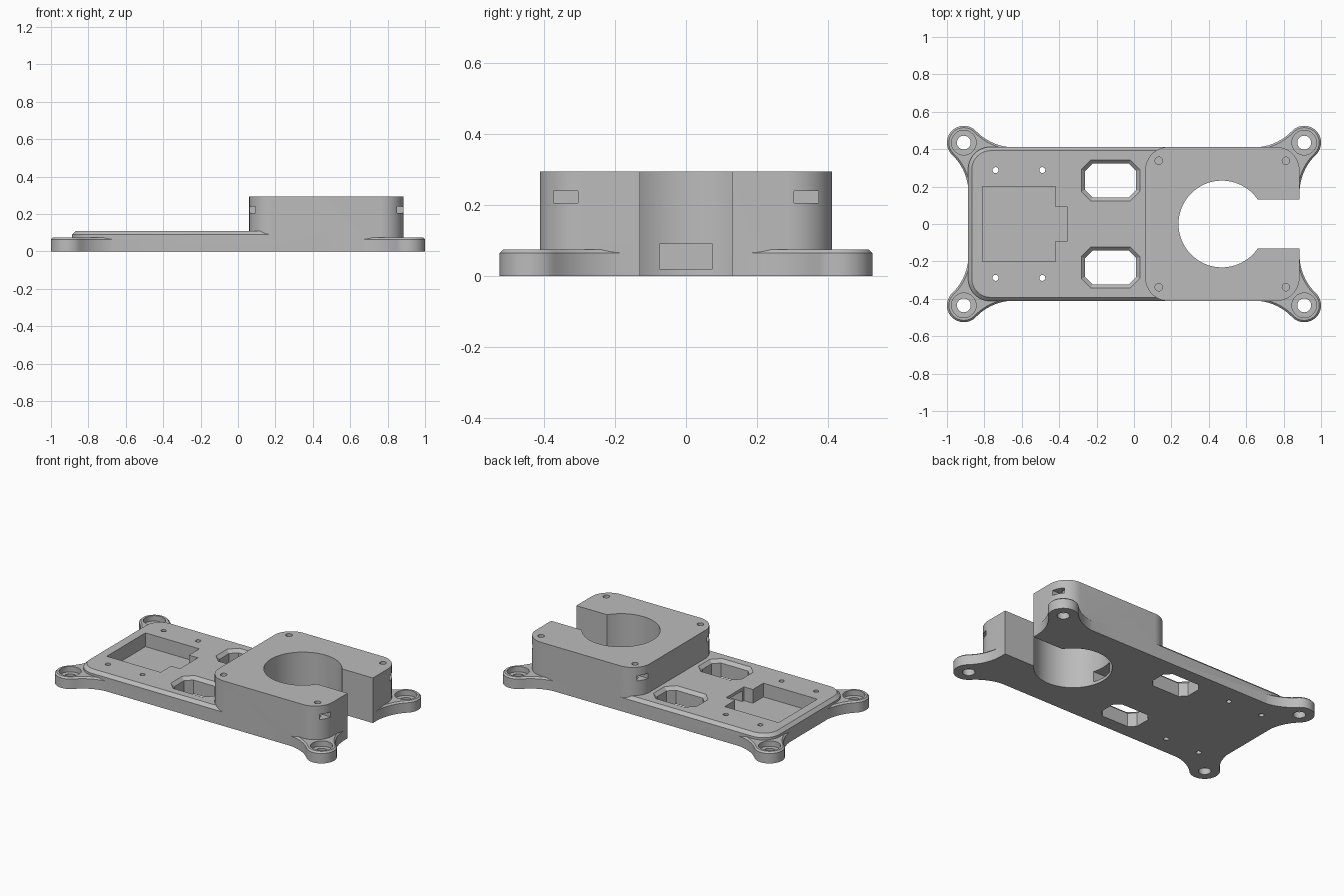
import bpy, bmesh, math

if "Cube" in bpy.data.objects:
    bpy.data.objects.remove(bpy.data.objects["Cube"])

grey = bpy.data.materials.new("plain grey")
grey.diffuse_color = (0.5, 0.5, 0.5, 1)
grey.use_nodes = True
grey.node_tree.nodes["Principled BSDF"].inputs["Base Color"].default_value = grey.diffuse_color


def arc(cx, cy, r, a0, a1, n):
    """Points along an arc, angles in degrees."""
    return [(cx + r * math.cos(math.radians(a0 + (a1 - a0) * i / n)),
             cy + r * math.sin(math.radians(a0 + (a1 - a0) * i / n))) for i in range(n + 1)]


def circle(cx, cy, r, n=32):
    return arc(cx, cy, r, 0, 360, n)[:-1]


def rect(x0, x1, y0, y1):
    return [(x0, y0), (x1, y0), (x1, y1), (x0, y1)]


def round_rect(x0, x1, y0, y1, r, n=12):
    pts = []
    for cx, cy, a in ((x1 - r, y1 - r, 0), (x0 + r, y1 - r, 90),
                      (x0 + r, y0 + r, 180), (x1 - r, y0 + r, 270)):
        pts += arc(cx, cy, r, a, a + 90, n)
    return pts


def loft(name, rings):
    """Solid through stacked (outline, z) rings with capped ends."""
    bm = bmesh.new()
    loops = [[bm.verts.new((x, y, z)) for x, y in pts] for pts, z in rings]
    bm.faces.new(loops[0][::-1])
    bm.faces.new(loops[-1])
    for lo, hi in zip(loops, loops[1:]):
        for i in range(len(lo)):
            j = (i + 1) % len(lo)
            bm.faces.new((lo[i], lo[j], hi[j], hi[i]))
    bmesh.ops.recalc_face_normals(bm, faces=bm.faces)
    me = bpy.data.meshes.new(name)
    bm.to_mesh(me)
    bm.free()
    me.materials.append(grey)
    ob = bpy.data.objects.new(name, me)
    bpy.context.collection.objects.link(ob)
    return ob


def prism(name, pts, z0, z1):
    return loft(name, [(pts, z0), (pts, z1)])


def combine(target, tool, op):
    """Apply a boolean and remove the tool."""
    mod = target.modifiers.new("bool", 'BOOLEAN')
    mod.operation, mod.solver, mod.object = op, 'EXACT', tool
    bpy.context.view_layer.objects.active = target
    bpy.ops.object.modifier_apply(modifier=mod.name)
    bpy.data.objects.remove(tool)


# Flange outline: rectangle with four round ears blended in by concave fillets
EX, EY, ER = 0.91, 0.435, 0.09
HX, HY = 0.885, 0.41
FR, FD = 0.284, 0.27


def flange_outline(d):
    r, fr = ER - d, FR + d
    c1 = (HX + FR, EY - FD)               # fillet beside the end edge
    c2 = (EX - FD, HY + FR)               # fillet beside the long edge
    a1 = math.degrees(math.atan2(EY - c1[1], EX - c1[0]))
    a2 = math.degrees(math.atan2(EY - c2[1], EX - c2[0]))
    q = arc(*c1, fr, 180, a1, 12)
    q += arc(EX, EY, r, a1 - 180, a2 + 180, 28)[1:]
    q += arc(*c2, fr, a2, -90, 12)[1:]
    m = [(-x, y) for x, y in q[::-1]]
    return q + m + [(-x, -y) for x, y in q] + [(-x, -y) for x, y in m]


body = loft("mount_body", [(flange_outline(0), 0), (flange_outline(0), 0.065),
                           (flange_outline(0.01), 0.075)])

# Raised deck with chamfered rim
c = 0.02
outer = round_rect(-0.887, 0.6, -0.412, 0.412, 0.12)
inner = round_rect(-0.887 + c, 0.6 - c, -0.412 + c, 0.412 - c, 0.12 - c)
combine(body, loft("deck", [(outer, 0), (outer, 0.09), (inner, 0.11)]), 'UNION')

# Tall clamp block
combine(body, prism("clamp_block", round_rect(0.06, 0.885, -0.412, 0.412, 0.125, 16),
                    0, 0.295), 'UNION')

# Bore, open slot, board pocket, pocket notch and cable tunnel
cuts = [prism("bore", circle(0.47, 0, 0.232, 64), -0.1, 0.5),
        prism("slot", rect(0.56, 1.1, -0.13, 0.13), -0.1, 0.5),
        prism("pocket", rect(-0.81, -0.42, -0.2, 0.2), 0.02, 0.3),
        prism("notch", rect(-0.5, -0.355, -0.092, 0.092), 0.02, 0.3),
        prism("tunnel", rect(-0.4, 0.35, -0.075, 0.075), 0.02, 0.09)]


def octagon(e):
    """Window outline with cut corners, grown by e."""
    x0, x1, y0, y1, k = -0.262 - e, 0.012 + e, 0.143 - e, 0.323 + e, 0.04 + e * 0.6
    return [(x0 + k, y0), (x1 - k, y0), (x1, y0 + k), (x1, y1 - k),
            (x1 - k, y1), (x0 + k, y1), (x0, y1 - k), (x0, y0 + k)]


for s in (-1, 1):
    # Windows with a bevelled upper edge
    w = [[(x, s * y) for x, y in octagon(e)] for e in (0, 0.02)]
    cuts.append(loft("window", [(w[0], -0.1), (w[0], 0.09), (w[1], 0.11), (w[1], 0.2)]))
    # Board screw holes
    for x in (-0.74, -0.49):
        cuts.append(prism("board_hole", circle(x, s * 0.288, 0.016, 20), -0.1, 0.3))
    for t in (-1, 1):
        # Ear holes with counterbores
        cuts.append(prism("ear_hole", circle(t * EX, s * EY, 0.037), -0.1, 0.3))
        cuts.append(prism("ear_counterbore", circle(t * EX, s * EY, 0.066), 0.04, 0.09))
        # Block screw holes and side nut slots
        x = 0.4725 + t * 0.34
        cuts.append(prism("block_hole", circle(x, s * 0.338, 0.02, 20), 0.15, 0.4))
        xs = sorted((x - t * 0.035, x + t * 0.15))
        ys = sorted((s * 0.305, s * 0.373))
        cuts.append(prism("nut_slot", rect(*xs, *ys), 0.206, 0.24))

for tool in cuts:
    combine(body, tool, 'DIFFERENCE')

bpy.ops.object.select_all(action='DESELECT')
body.select_set(True)
bpy.context.view_layer.objects.active = body
bpy.ops.object.shade_smooth_by_angle(angle=math.radians(25))
